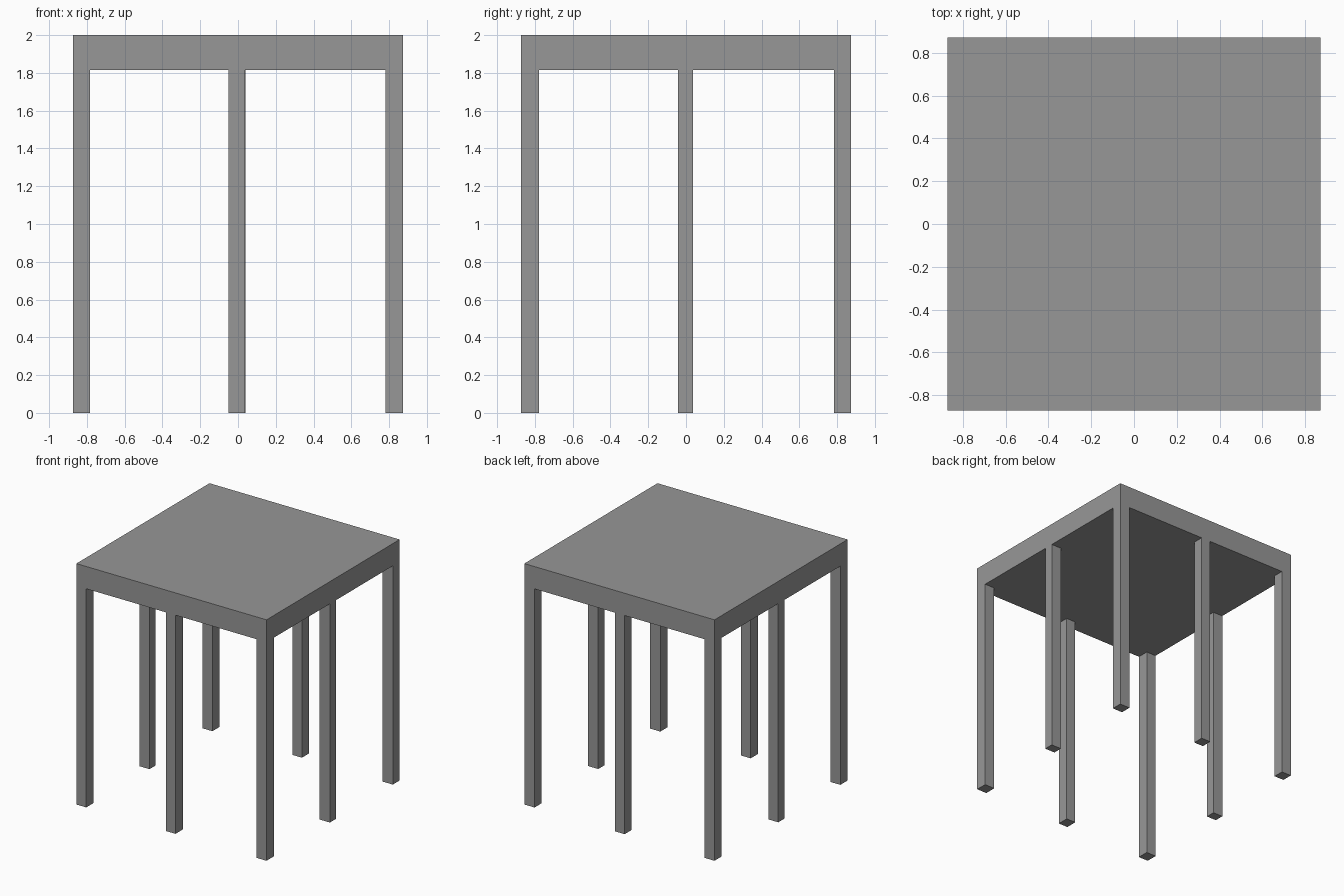
import bpy

if "Cube" in bpy.data.objects:
    bpy.data.objects.remove(bpy.data.objects["Cube"])

HALF = 0.873      # half width of the top
UNDER = 1.815     # underside of the top

# Dark grey finish
grey = bpy.data.materials.new("dark_grey")
grey.diffuse_color = (0.31, 0.31, 0.31, 1.0)
grey.use_nodes = True
grey.node_tree.nodes["Principled BSDF"].inputs["Base Color"].default_value = grey.diffuse_color


def box(name, x0, x1, y0, y1, z0, z1):
    bpy.ops.mesh.primitive_cube_add(
        size=1, location=((x0 + x1) / 2, (y0 + y1) / 2, (z0 + z1) / 2))
    ob = bpy.context.object
    ob.name = name
    ob.scale = (x1 - x0, y1 - y0, z1 - z0)
    bpy.ops.object.transform_apply(location=False, rotation=False, scale=True)
    ob.data.materials.append(grey)
    return ob


# Thick square top
box("table_top", -HALF, HALF, -HALF, HALF, UNDER, 2.0)

# Leg spans: outer edges flush with the top
left, right = (-HALF, -0.783), (0.78, HALF)
front, back = (-HALF, -0.777), (0.783, HALF)
side_mid = (-0.042, 0.037)

legs = {
    "front_left_leg": (left, front),
    "front_right_leg": (right, front),
    "back_left_leg": (left, back),
    "back_right_leg": (right, back),
    "front_middle_leg": ((-0.05, 0.037), front),
    "back_middle_leg": ((-0.048, 0.039), back),
    "left_middle_leg": (left, side_mid),
    "right_middle_leg": (right, side_mid),
}
for name, (xs, ys) in legs.items():
    box(name, *xs, *ys, 0.0, UNDER)
